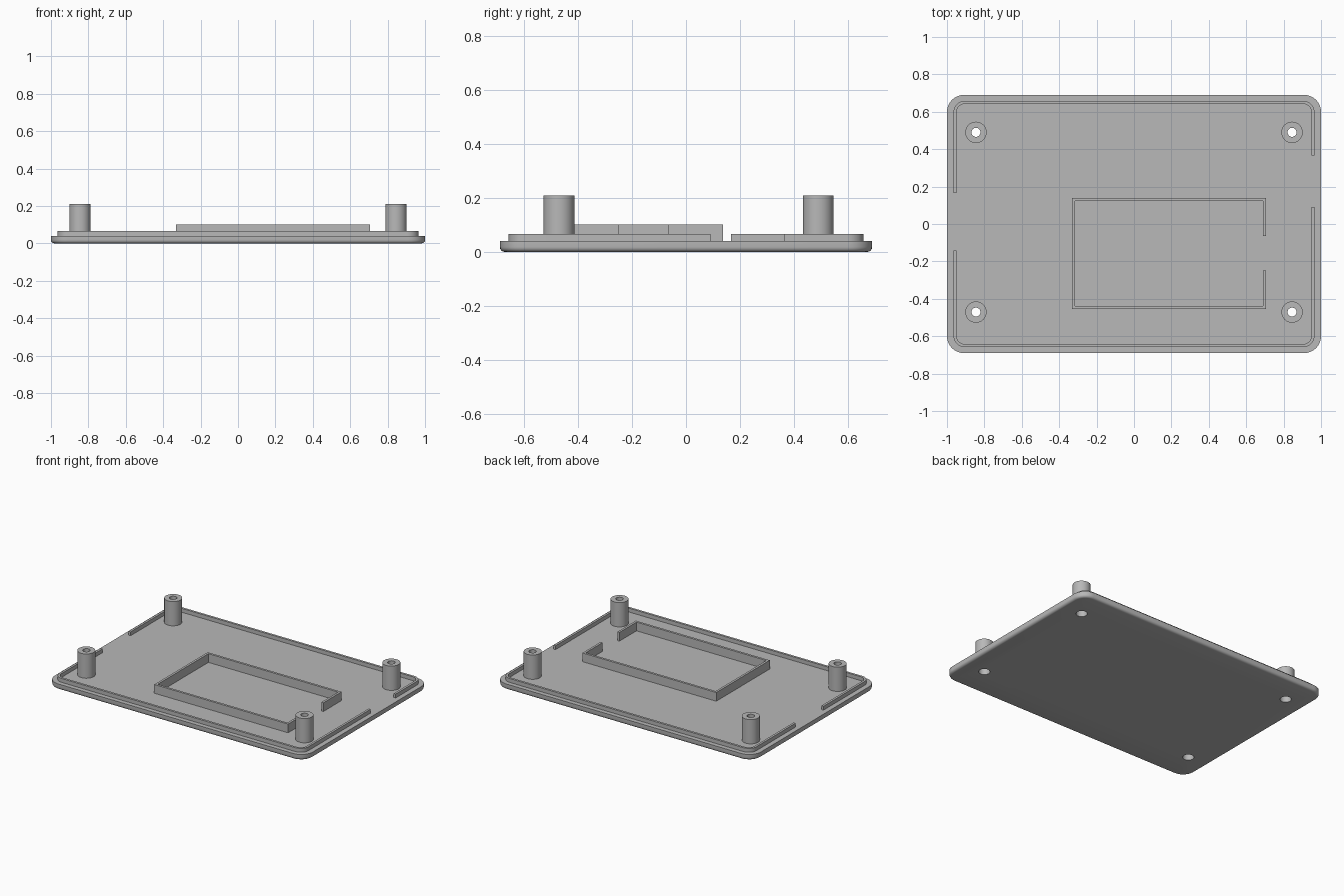
import bpy, bmesh
from math import sin, cos, pi, radians
from mathutils import Vector

cube = bpy.data.objects.get("Cube")
if cube:
    bpy.data.objects.remove(cube, do_unlink=True)

grey = bpy.data.materials.new("plain grey")
grey.use_nodes = True
grey.diffuse_color = (0.48, 0.48, 0.48, 1)
grey.node_tree.nodes["Principled BSDF"].inputs["Base Color"].default_value = grey.diffuse_color

PLATE_TOP = 0.04
POST_R, BORE_R, HEAD_R = 0.057, 0.024, 0.036
POSTS = [(x, y) for x in (-0.845, 0.845) for y in (-0.471, 0.49)]


def finish(name, bm):
    """Turn a bmesh into a smooth-by-angle object with the grey material."""
    bmesh.ops.recalc_face_normals(bm, faces=bm.faces)
    mesh = bpy.data.meshes.new(name)
    bm.to_mesh(mesh)
    bm.free()
    mesh.materials.append(grey)
    obj = bpy.data.objects.new(name, mesh)
    bpy.context.collection.objects.link(obj)
    return obj


def smooth(obj):
    bpy.ops.object.select_all(action='DESELECT')
    obj.select_set(True)
    bpy.context.view_layer.objects.active = obj
    bpy.ops.object.shade_smooth_by_angle(angle=radians(35))


def corner(cx, cy, r, start, steps=8):
    return [(cx + r * cos(start + pi / 2 * i / steps),
             cy + r * sin(start + pi / 2 * i / steps)) for i in range(steps + 1)]


def rounded_rect(hx, hy, r):
    x, y = hx - r, hy - r
    return (corner(x, y, r, 0) + corner(-x, y, r, pi / 2)
            + corner(-x, -y, r, pi) + corner(x, -y, r, 3 * pi / 2))


def bridge(bm, rings):
    """Quads between successive closed rings."""
    for a, b in zip(rings, rings[1:]):
        n = len(a)
        for i in range(n):
            bm.faces.new((a[i], a[(i + 1) % n], b[(i + 1) % n], b[i]))


def wall(name, path, thick, top):
    """Upright wall along an open path, mitred at the corners."""
    pts = [Vector(p) for p in path]
    bm = bmesh.new()
    rings = []
    for i, p in enumerate(pts):
        before = (p - pts[i - 1]).normalized() if i else (pts[1] - p).normalized()
        after = (pts[i + 1] - p).normalized() if i < len(pts) - 1 else before
        side = Vector((-before.y - after.y, before.x + after.x)).normalized()
        side *= thick / 2 / side.dot(Vector((-after.y, after.x)))
        a, b = p + side, p - side
        low = PLATE_TOP - 0.005
        rings.append([bm.verts.new((q.x, q.y, z))
                      for q, z in ((a, low), (b, low), (b, top), (a, top))])
    bridge(bm, rings)
    bm.faces.new(rings[0])
    bm.faces.new(rings[-1])
    smooth(finish(name, bm))


# Base plate: rounded outline with a filleted bottom edge
bm = bmesh.new()
fillet = 0.018
levels = [(fillet * (1 - sin(a)), fillet * (1 - cos(a)))
          for a in (pi / 2 * i / 4 for i in range(5))]
levels = [(inset, z) for inset, z in levels] + [(0, PLATE_TOP)]
rings = [[bm.verts.new((x, y, z))
          for x, y in rounded_rect(1 - inset, 0.69 - inset, 0.09 - inset)]
         for inset, z in levels]
bridge(bm, rings)
bm.faces.new(rings[0])
bm.faces.new(rings[-1])
plate = finish("base_plate", bm)

# Screw holes through the plate
bm = bmesh.new()
for x, y in POSTS:
    made = bmesh.ops.create_cone(bm, cap_ends=True, segments=32, radius1=HEAD_R,
                                 radius2=HEAD_R, depth=0.2)
    bmesh.ops.translate(bm, verts=made["verts"], vec=(x, y, 0))
cutter = finish("hole_cutter", bm)
cutter.hide_render = True
cut = plate.modifiers.new("screw holes", 'BOOLEAN')
cut.operation = 'DIFFERENCE'
cut.solver = 'EXACT'
cut.object = cutter
bpy.context.view_layer.objects.active = plate
bpy.ops.object.modifier_apply(modifier=cut.name)
bpy.data.objects.remove(cutter, do_unlink=True)
smooth(plate)

# Hollow screw posts with a wider bore for the screw head
profile = [(HEAD_R, PLATE_TOP), (POST_R, PLATE_TOP), (POST_R, 0.21),
           (BORE_R, 0.21), (BORE_R, 0.1), (HEAD_R, 0.1)]
for n, (x, y) in enumerate(POSTS):
    bm = bmesh.new()
    rings = [[bm.verts.new((x + r * cos(2 * pi * i / 32), y + r * sin(2 * pi * i / 32), z))
              for i in range(32)] for r, z in profile]
    bridge(bm, rings + rings[:1])
    smooth(finish(f"screw_post_{n + 1}", bm))

# Locating lip in two runs, leaving a gap on each short side
lip_x, lip_y, lip_r = 0.957, 0.65, 0.052
cx, cy = lip_x - lip_r, lip_y - lip_r
wall("lip_back", [(lip_x, 0.366)] + corner(cx, cy, lip_r, 0)
     + corner(-cx, cy, lip_r, pi / 2) + [(-lip_x, 0.166)], 0.016, 0.067)
wall("lip_front", [(-lip_x, -0.142)] + corner(-cx, -cy, lip_r, pi)
     + corner(cx, -cy, lip_r, 3 * pi / 2) + [(lip_x, 0.09)], 0.016, 0.067)

# Rectangular holder wall, open in the middle of its left side
x0, x1, y0, y1 = -0.323, 0.698, -0.446, 0.13
wall("holder_wall", [(x1, -0.064), (x1, y1), (x0, y1), (x0, y0), (x1, y0), (x1, -0.249)],
     0.016, 0.101)
